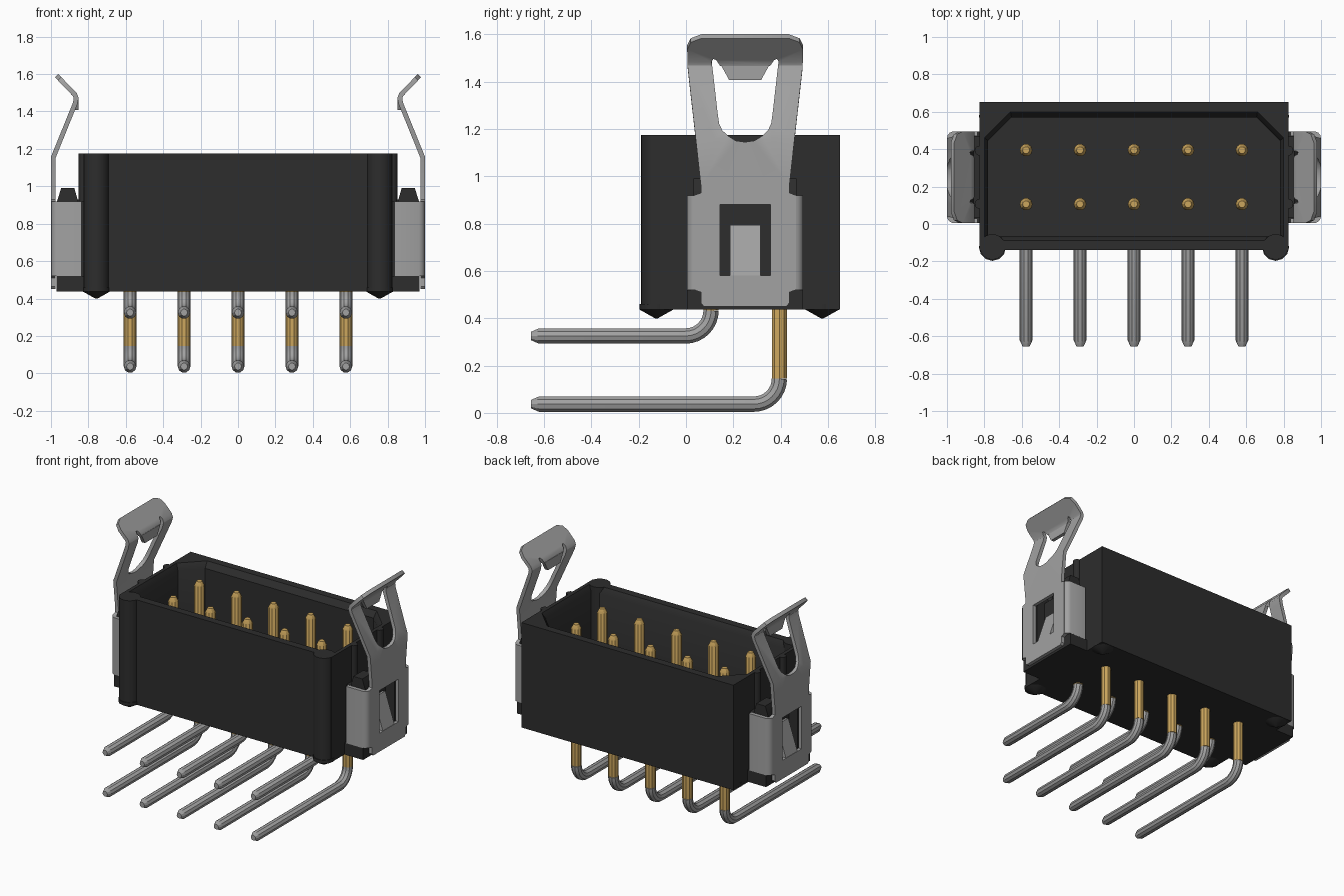
import bpy, bmesh, math

cube = bpy.data.objects.get("Cube")
if cube:
    bpy.data.objects.remove(cube, do_unlink=True)

PARTS = []
CY = 0.25          # middle of the latches in y
BOTTOM, TOP = 0.437, 1.175


def material(name, color):
    m = bpy.data.materials.new(name)
    m.use_nodes = True
    m.diffuse_color = (*color, 1)
    m.node_tree.nodes["Principled BSDF"].inputs["Base Color"].default_value = (*color, 1)
    return m


BLACK = material("black plastic", (0.026, 0.026, 0.026))
STEEL = material("grey metal", (0.36, 0.36, 0.36))
GOLD = material("gold plating", (0.60, 0.38, 0.11))


def add(name, data, mat):
    data.materials.append(mat)
    ob = bpy.data.objects.new(name, data)
    bpy.context.collection.objects.link(ob)
    PARTS.append(ob)
    return ob


def finish(name, bm, mat, thickness=0, mirror=False):
    bmesh.ops.recalc_face_normals(bm, faces=bm.faces)
    me = bpy.data.meshes.new(name)
    bm.to_mesh(me)
    bm.free()
    ob = add(name, me, mat)
    if thickness:
        s = ob.modifiers.new("thickness", 'SOLIDIFY')
        s.thickness, s.offset, s.use_even_offset = thickness, 0, True
    if mirror:
        ob.modifiers.new("mirror", 'MIRROR').use_mirror_merge = False
    return ob


def ring(bm, pts):
    return [bm.verts.new(p) for p in pts]


def bridge(bm, a, b):
    n = len(a)
    for i in range(n):
        bm.faces.new((a[i], a[(i + 1) % n], b[(i + 1) % n], b[i]))


def loop_edges(bm, vs):
    return [bm.edges.new((vs[i], vs[(i + 1) % len(vs)])) for i in range(len(vs))]


def prism(name, profile, y0, y1, mat):
    """Extrude an (x, z) profile along y and mirror it to both ends."""
    bm = bmesh.new()
    a = ring(bm, [(x, y0, z) for x, z in profile])
    b = ring(bm, [(x, y1, z) for x, z in profile])
    bridge(bm, a, b)
    bm.faces.new(a)
    bm.faces.new(b)
    return finish(name, bm, mat, mirror=True)


def post(name, x, y, levels, mat, sides=24):
    """Upright round part from (z, radius) levels, mirrored to both ends."""
    bm = bmesh.new()
    rings = [ring(bm, [(x + r * math.cos(2 * math.pi * i / sides),
                        y + r * math.sin(2 * math.pi * i / sides), z) for i in range(sides)])
             for z, r in levels]
    for a, b in zip(rings, rings[1:]):
        bridge(bm, a, b)
    bm.faces.new(rings[0])
    bm.faces.new(rings[-1])
    return finish(name, bm, mat, mirror=True)


def bend_x(path, z):
    """Sheet position in x at height z along a bend path."""
    for (z0, x0), (z1, x1) in zip(path, path[1:]):
        if z <= z1:
            return x0 + (x1 - x0) * (z - z0) / (z1 - z0)
    return path[-1][1]


def both_sides(half):
    """Full outline from its right half, given bottom to top as (dy, z)."""
    return [(CY + d, z) for d, z in half] + [(CY - d, z) for d, z in reversed(half) if d > 0]


def sheet(name, loops, path):
    """Fill outlines in the yz plane, fold them along a bend path and thicken."""
    bm = bmesh.new()
    edges = []
    for lp in loops:
        edges += loop_edges(bm, ring(bm, [(0, y, z) for y, z in lp]))
    bmesh.ops.triangle_fill(bm, use_beauty=True, use_dissolve=False, edges=edges, normal=(1, 0, 0))
    for z, _ in path[1:-1]:
        bmesh.ops.bisect_plane(bm, geom=bm.verts[:] + bm.edges[:] + bm.faces[:],
                               plane_co=(0, 0, z), plane_no=(0, 0, 1), dist=1e-5)
    for v in bm.verts:
        v.co.x = bend_x(path, v.co.z)
    return finish(name, bm, STEEL, thickness=0.025, mirror=True)


# Housing: open box with a keyed cavity and a bevelled rim
def cavity(hx, y0, y1, c, z):
    return [(-hx, y0, z), (hx, y0, z), (hx, y1 - c, z), (hx - c, y1, z),
            (-hx + c, y1, z), (-hx, y1 - c, z)]


bm = bmesh.new()
outer = [(-0.825, -0.14), (0.825, -0.14), (0.825, 0.652), (-0.825, 0.652)]
low = ring(bm, [(x, y, BOTTOM) for x, y in outer])
high = ring(bm, [(x, y, TOP) for x, y in outer])
bm.faces.new(low)
bridge(bm, low, high)
rim = ring(bm, cavity(0.80, -0.088, 0.60, 0.14, TOP))
lead = ring(bm, cavity(0.78, -0.065, 0.57, 0.125, TOP - 0.04))
floor = ring(bm, cavity(0.78, -0.065, 0.57, 0.125, 0.55))
bridge(bm, rim, lead)
bridge(bm, lead, floor)
bm.faces.new(floor)
edges = [bm.edges.get((r[i], r[(i + 1) % len(r)])) for r in (high, rim) for i in range(len(r))]
bmesh.ops.triangle_fill(bm, use_beauty=True, use_dissolve=False, edges=edges, normal=(0, 0, 1))
finish("housing", bm, BLACK)

# Rounded front ribs, pointed feet and small side ribs
post("front_ribs", 0.757, -0.122, [(BOTTOM, 0.068), (TOP, 0.068)], BLACK)
for label, y in (("front", -0.125), ("rear", 0.576)):
    post(label + "_feet", 0.757, y, [(0.40, 0.006), (BOTTOM, 0.072), (0.46, 0.072)], BLACK, 12)
for label, d in (("front", -0.142), ("rear", 0.142)):
    post(label + "_side_ribs", 0.825, CY + d, [(BOTTOM, 0.027), (TOP, 0.027)], BLACK, 12)

# Latch mounts at both ends of the housing
prism("mount_base", [(0.82, BOTTOM), (0.97, BOTTOM), (0.97, 0.52), (0.82, 0.52)],
      CY - 0.245, CY + 0.245, BLACK)
prism("mount_core", [(0.82, 0.5), (0.90, 0.5), (0.90, 0.93), (0.82, 0.93)],
      CY - 0.15, CY + 0.15, BLACK)
horn = [(0.82, 0.5), (0.968, 0.5), (0.968, 0.92), (0.945, 0.99), (0.875, 0.99), (0.855, 0.92), (0.82, 0.92)]
for label, a, b in (("front", -0.218, -0.107), ("rear", 0.107, 0.218)):
    prism(label + "_mount_horn", horn, CY + a, CY + b, BLACK)

# Spring latches: folded plate with two windows
FOLD = [(0.44, 0.9875), (1.155, 0.9875), (1.44, 0.872), (1.47, 0.865), (1.49, 0.872), (1.60, 0.978)]
plate = both_sides([(0.175, 0.45), (0.187, 0.465), (0.187, 0.51), (0.215, 0.52), (0.215, 0.92),
                    (0.187, 0.93), (0.187, 0.96), (0.243, 1.46), (0.245, 1.545),
                    (0.23, 1.575), (0.185, 1.592)])
arch = [(0.0, 1.145)] + [(0.112 * math.sin(a), 1.235 - 0.09 * math.cos(a))
                         for a in (math.radians(t) for t in (20, 40, 60, 80))]
arch += [(0.116, 1.26), (0.142, 1.49), (0.135, 1.505), (0.122, 1.50), (0.105, 1.47)]
window = both_sides([(0.107, 0.58), (0.107, 0.88)])
sheet("latch_plate", [plate, both_sides(arch), window], FOLD)
sheet("latch_upper_tongue", [both_sides([(0.068, 1.408), (0.105, 1.475)])],
      [(1.40, 0.864), (1.48, 0.864)])
sheet("latch_lower_tongue", [both_sides([(0.064, 0.57), (0.064, 0.79)])],
      [(0.57, 0.9875), (0.79, 0.915)])

# Side flanges wrapped around the mounts
for label, s in (("front", -1), ("rear", 1)):
    bm = bmesh.new()
    corner = [(0.9875, 0.205), (0.985, 0.218), (0.977, 0.228), (0.965, 0.233), (0.837, 0.233)]
    lo = ring(bm, [(x, CY + s * d, 0.52) for x, d in corner])
    hi = ring(bm, [(x, CY + s * d, 0.92) for x, d in corner])
    for i in range(len(corner) - 1):
        bm.faces.new((lo[i], lo[i + 1], hi[i + 1], hi[i]))
    finish("latch_" + label + "_flange", bm, STEEL, thickness=0.025, mirror=True)


# Bent contact pins: gold upright, grey tail
def rod(name, pts, mat):
    """Round rod through (x, y, z, radius factor) points."""
    cu = bpy.data.curves.new(name, 'CURVE')
    cu.dimensions = '3D'
    cu.bevel_depth, cu.bevel_resolution, cu.use_fill_caps = 0.034, 3, True
    sp = cu.splines.new('POLY')
    sp.points.add(len(pts) - 1)
    for p, (x, y, z, r) in zip(sp.points, pts):
        p.co, p.radius = (x, y, z, 1), r
    return add(name, cu, mat)


BEND = 0.108
for row, y, z in (("front", 0.106, 0.325), ("rear", 0.395, 0.037)):
    for i in range(5):
        x = (i - 2) * 0.2885
        rod(f"{row}_pin_{i + 1}", [(x, y, z + BEND, 1), (x, y, 1.105, 1), (x, y, 1.135, 0.55)], GOLD)
        tail = [(x, -0.655, z, 0.55), (x, -0.622, z, 1)]
        for k in range(9):
            a = math.radians(90 * k / 8)
            tail.append((x, y - BEND + BEND * math.sin(a), z + BEND - BEND * math.cos(a), 1))
        rod(f"{row}_tail_{i + 1}", tail, STEEL)

# Bake modifiers and curves, then smooth the round surfaces
bpy.ops.object.select_all(action='DESELECT')
for ob in PARTS:
    ob.select_set(True)
bpy.context.view_layer.objects.active = PARTS[0]
bpy.ops.object.convert(target='MESH')
bpy.ops.object.shade_smooth_by_angle(angle=math.radians(32))
